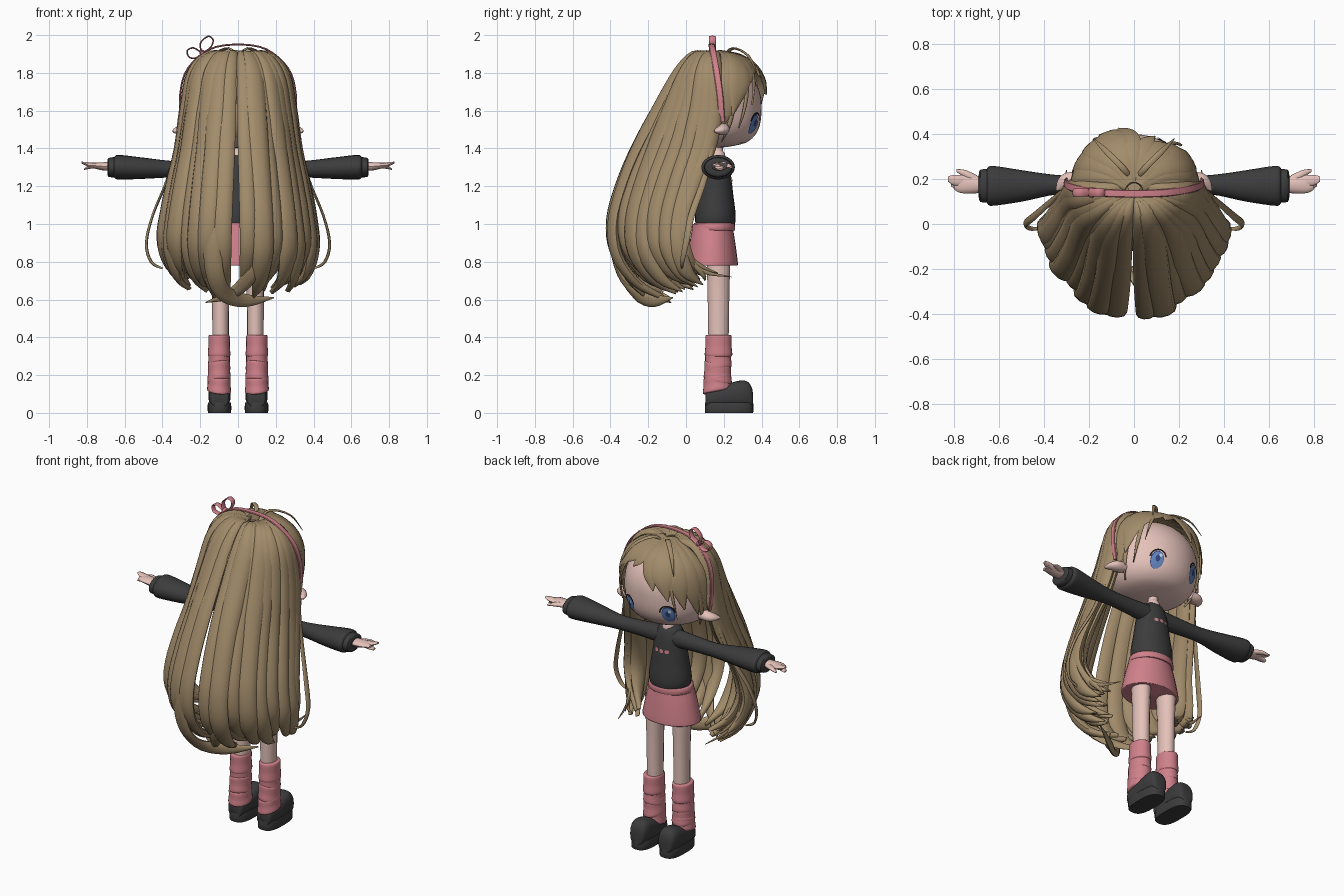
import bpy, bmesh, random
from math import sin, cos, pi, radians, copysign
from mathutils import Vector
from mathutils.bvhtree import BVHTree

random.seed(4)
if "Cube" in bpy.data.objects:
    bpy.data.objects.remove(bpy.data.objects["Cube"])


def material(name, r, g, b):
    m = bpy.data.materials.new(name)
    m.use_nodes = True
    m.diffuse_color = (r, g, b, 1)
    node = next(n for n in m.node_tree.nodes if n.type == 'BSDF_PRINCIPLED')
    node.inputs["Base Color"].default_value = (r, g, b, 1)
    node.inputs["Roughness"].default_value = 0.8
    return m


HAIR = material("tan hair", .36, .26, .145)
SKIN = material("skin", .78, .54, .49)
PINK = material("pink cloth", .63, .22, .255)
DARK = material("charcoal", .045, .045, .047)
BLUE = material("eye blue", .12, .23, .52)
NAVY = material("eye navy", .03, .055, .2)
LASH = material("lash black", .012, .01, .012)
WHITE = material("eye glint", .6, .75, .85)
X, Y, Z = Vector((1, 0, 0)), Vector((0, 1, 0)), Vector((0, 0, 1))
parts = []


def finish(name, bm, *mats):
    bmesh.ops.recalc_face_normals(bm, faces=bm.faces)
    me = bpy.data.meshes.new(name)
    bm.to_mesh(me)
    ob = bpy.data.objects.new(name, me)
    for m in mats:
        me.materials.append(m)
    bpy.context.collection.objects.link(ob)
    parts.append(ob)


def power_of(value, power):
    return copysign(abs(value) ** power, value)


def spline(rows, steps):
    """Catmull-Rom through rows of numbers."""
    rows = [rows[0]] + list(rows) + [rows[-1]]
    res = []
    for p, q, r, s in zip(rows, rows[1:], rows[2:], rows[3:]):
        for i in range(steps):
            t = i / steps
            res.append([.5 * (2 * b + (c - a) * t + (2 * a - 5 * b + 4 * c - d) * t * t
                              + (3 * b - a - 3 * c + d) * t ** 3)
                        for a, b, c, d in zip(p, q, r, s)])
    return res + [list(rows[-1])]


def loft(bm, rows, out=Y, axis=None, steps=4, sides=16, power=1.0):
    """Sweep an ellipse along rows of x, y, z, side radius, out radius; a given axis keeps rings parallel."""
    pts = spline(rows, steps)
    pos = [Vector(p[:3]) for p in pts]
    rings = []
    for i, p in enumerate(pos):
        tan = axis or (pos[min(i + 1, len(pos) - 1)] - pos[max(i - 1, 0)]).normalized()
        side = tan.cross(out(p) if callable(out) else out).normalized()
        up = side.cross(tan)
        ring = []
        for k in range(sides):
            c, s = (power_of(f(2 * pi * k / sides), power) for f in (cos, sin))
            ring.append(bm.verts.new(p + side * c * max(pts[i][3], .001) + up * s * max(pts[i][4], .001)))
        rings.append(ring)
    for r, q in zip(rings, rings[1:]):
        for k in range(sides):
            bm.faces.new((r[k], r[(k + 1) % sides], q[(k + 1) % sides], q[k]))
    bm.faces.new(rings[0])
    bm.faces.new(rings[-1])


def part(name, mat, rows, **kw):
    """Lofted object; returns a tree for laying plates on it."""
    bm = bmesh.new()
    loft(bm, rows, **kw)
    tree = BVHTree.FromBMesh(bm)
    finish(name, bm, mat)
    return tree


def stack(x, y, rings):
    """Rows for an upright part from z, x radius, y radius."""
    return [(x, y, z, a, b) for z, a, b in rings]


# Head with a broad flat jaw and a hair-coloured scalp
bm = bmesh.new()
bmesh.ops.create_uvsphere(bm, u_segments=48, v_segments=32, radius=1)
for v in bm.verts:
    x, y, z = v.co
    wide = 1
    if -1 < z < 0:
        wide = min((1 + z ** 3) ** (1 / 3) / (1 - z * z) ** .5, 1.45)
    v.co = (.272 * x * wide, .14 + .26 * y * wide, 1.63 + z * (.25 if z > 0 else .227))
for f in bm.faces:
    c = f.calc_center_median()
    f.material_index = int(c.z > 1.8 or (c.y < .08 and c.z > 1.46))
head_tree = BVHTree.FromBMesh(bm)
finish("head", bm, SKIN, HAIR)


def plate(name, mat, tree, cx, cz, rx, rz, lift, half=False):
    """Thin disc, or upper arc, laid on the +y side of a part."""
    bm = bmesh.new()
    rows, n = [], 24
    for rad in ((.8, .9, 1) if half else (.02, .35, .7, 1)):
        row = []
        for k in range(n + 1):
            a = (pi * k / n) if half else 2 * pi * k / n
            x, z = cx + rx * rad * cos(a), cz + rz * rad * sin(a)
            hit = tree.ray_cast(Vector((x, 2, z)), -Y)[0]
            row.append(bm.verts.new((x, hit.y + lift, z)))
        rows.append(row)
    for r, q in zip(rows, rows[1:]):
        for k in range(n):
            bm.faces.new((r[k], r[k + 1], q[k + 1], q[k]))
    finish(name, bm, mat)


# Eyes and ears
for s, tag in ((1, "left"), (-1, "right")):
    x = s * .13
    plate(tag + "_iris_rim", NAVY, head_tree, x, 1.53, .034, .052, .003)
    plate(tag + "_iris", BLUE, head_tree, x, 1.527, .031, .048, .005)
    plate(tag + "_pupil", NAVY, head_tree, x, 1.535, .012, .02, .007)
    plate(tag + "_glint", WHITE, head_tree, x - .012, 1.553, .008, .011, .009)
    plate(tag + "_lash", LASH, head_tree, x, 1.545, .043, .047, .008, half=True)
    part(tag + "_ear", SKIN, [(s * .24, .20, 1.505, .03, .03), (s * .29, .19, 1.5, .04, .03),
                              (s * .32, .175, 1.495, .03, .02), (s * .345, .15, 1.49, .004, .004)], out=Z)

# Neck and clothes
part("neck", SKIN, stack(0, .168, [(1.32, .042, .046), (1.372, .036, .038), (1.39, .028, .028), (1.46, .03, .03)]))
chest = part("sweater", DARK, stack(0, .155, [(.99, .11, .095), (1.0, .122, .104), (1.05, .128, .108),
             (1.15, .112, .096), (1.28, .092, .08), (1.34, .07, .062), (1.362, .042, .042)]), sides=24)
for i in (-1, 0, 1):
    plate("chest_patch", PINK, chest, i * .035, 1.225, .013, .011, .004)
part("skirt", PINK, stack(0, .14, [(.785, .165, .12), (.78, .178, .132), (.80, .178, .134), (.9, .156, .121),
                                   (.975, .134, .109), (1.0, .13, .106)]), sides=28)
part("skirt_waistband", PINK, stack(0, .15, [(.965, .13, .106), (.97, .138, .11), (1.0, .135, .109),
                                             (1.005, .128, .104)]), sides=28, steps=2)

# Arms, legs and shoes
for s, tag in ((1, "left"), (-1, "right")):
    def along(rows):
        return [(s * x, y, z, a, b) for x, y, z, a, b in rows]
    part(tag + "_sleeve", DARK, along([(.04, .165, 1.29, .05, .055), (.2, .17, 1.29, .044, .045),
         (.34, .175, 1.29, .043, .043), (.5, .17, 1.295, .07, .056), (.62, .17, 1.3, .088, .065),
         (.65, .17, 1.3, .084, .06), (.66, .17, 1.3, .06, .04)]), out=Z, sides=20)
    part(tag + "_cuff", DARK, along([(.645, .17, 1.3, .068, .05), (.65, .17, 1.3, .074, .054),
         (.685, .17, 1.3, .072, .05), (.692, .17, 1.3, .05, .034)]), out=Z, sides=20, steps=2)
    bm = bmesh.new()
    for rows in ([(.66, .175, 1.305, .03, .022), (.71, .176, 1.305, .04, .022), (.77, .178, 1.31, .04, .014),
                  (.80, .182, 1.31, .03, .008)],
                 [(.75, .192, 1.31, .025, .012), (.80, .195, 1.318, .024, .01), (.828, .2, 1.325, .012, .005)],
                 [(.75, .17, 1.308, .024, .011), (.79, .176, 1.3, .024, .009), (.815, .182, 1.29, .014, .004)],
                 [(.70, .195, 1.305, .022, .014), (.75, .222, 1.308, .018, .012), (.79, .238, 1.3, .007, .005)]):
        loft(bm, along(rows), out=Z, axis=X, sides=12)
    finish(tag + "_hand", bm, SKIN)

    part(tag + "_leg", SKIN, stack(s * .092, .172, [(.1, .045, .05), (.4, .044, .054), (.65, .046, .058),
                                                  (.82, .052, .062), (.92, .04, .05)]))
    # Each fold of the leg warmer is a slightly tilted puff
    bm = bmesh.new()
    for i, (low, high, r) in enumerate(((.295, .412, .058), (.225, .335, .058), (.165, .265, .06), (.11, .195, .062))):
        lean = Vector((.1 * s * (-1) ** i, .18 * (-1) ** i, 1)).normalized() if i else Z
        loft(bm, [(s * .1, .172 - .002 * i, low + t * (high - low), r * g, r * g * 1.22)
                  for t, g in ((0, .88), (.1, 1.03), (.5, .98), (.93, .98), (1, .86))], axis=lean, sides=24)
    finish(tag + "_leg_warmer", bm, PINK)
    part(tag + "_sole", DARK, stack(s * .098, .228, [(0, .058, .123), (.004, .062, .128), (.05, .062, .128),
                                                     (.056, .058, .124)]), steps=2, sides=32, power=.7)
    part(tag + "_shoe", DARK, [(s * .098, y, (top + .03) / 2, a, (top - .03) / 2) for y, top, a in (
         (.104, .1, .035), (.112, .125, .047), (.15, .135, .056), (.2, .142, .058), (.25, .163, .059),
         (.3, .172, .059), (.33, .162, .053), (.348, .135, .044), (.355, .1, .03))],
         out=Z, axis=Y, sides=24, power=.75)


# Long back hair: locks fan from the crown, follow one shell and curl under
def hair_out(p):
    return p - Vector((0, .13, min(p.z, 1.62)))


SHELL = [(.03, .11, .17, 1.885), (.155, .04, .15, 1.895), (.25, -.05, .14, 1.8), (.29, -.17, .14, 1.6),
         (.318, -.28, .1, 1.4), (.355, -.36, .035, 1.2), (.388, -.41, -.02, 1.0), (.405, -.39, -.03, .82),
         (.37, -.28, .02, .67), (.3, -.14, .1, .595)]
WIDTH = (.25, .6, .9, 1, 1, 1, 1, .95, .65, .05)


def back_lock(bm, angle, width, size=1.0, first=0):
    a, k = radians(angle), 1 - .14 * abs(angle) / 90 + random.uniform(-.06, .03)
    drift = random.uniform(-.04, .04)
    rows = []
    for i in range(first, len(SHELL)):
        rx, yb, yc, z = SHELL[i]
        if z < 1.4:
            z = 1.4 - (1.4 - z) * k
        t = max(i - 6, 0) / 3
        w = width * WIDTH[i]
        back = power_of(cos(a), 1 + .065 * i)
        rows.append((size * rx * sin(a) + drift * t * t, yc + size * (yb - yc) * back, z, w, .012 + .3 * w))
    loft(bm, rows, out=hair_out, steps=4, sides=10)


outer, inner = bmesh.new(), bmesh.new()
for s, start in ((1, 9), (-1, 14)):
    for i in range(9):
        back_lock(outer, s * (start + i * (92 - start) / 8 + random.uniform(-1.5, 1.5)), random.uniform(.044, .062),
                  random.uniform(.955, 1.02))
    for i in range(6):
        back_lock(inner, s * (24 + i * 12.5), .055, .88, first=1)
loft(outer, [(-.11, -.3, 1.3, .02, .01), (-.13, -.38, 1.0, .045, .02), (-.13, -.36, .78, .05, .02),
             (-.08, -.28, .64, .045, .018), (.04, -.17, .595, .035, .014), (.19, -.07, .61, .003, .003)],
     out=hair_out, sides=10)
loft(outer, [(.12, -.35, 1.0, .04, .015), (.08, -.33, .76, .04, .016), (-.02, -.22, .64, .03, .014),
             (-.17, -.08, .585, .003, .003)], out=hair_out, sides=10)
finish("back_hair", outer, HAIR)
finish("inner_hair", inner, HAIR)

# Loose side strands
bm = bmesh.new()
for s in (1, -1):
    loft(bm, [(s * x, y, z, r, .007) for x, y, z, r in
              ((.27, .16, 1.75, .006), (.31, .15, 1.5, .012), (.37, .1, 1.25, .016), (.45, .03, 1.05, .018),
               (.485, 0, .9, .016), (.46, -.02, .8, .012), (.40, -.02, .765, .002))], out=hair_out, sides=8)
    for y, z in ((.24, .72), (.17, .74), (.10, .70)):
        loft(bm, [(s * .36, .06, 1.2, .01, .008), (s * .385, 0, 1.0, .018, .01), (s * .37, .01, .84, .016, .01),
                  (s * .34, .09, z + .03, .012, .008), (s * .3, y, z, .002, .002)], out=hair_out, sides=8)
finish("side_strands", bm, HAIR)

# Fringe, parted to one side: azimuth from the face centre, tip elevation, width, outward size
bm = bmesh.new()
for az, tip, w, size in ((-4, 8, .055, 1.1), (-20, 0, .065, 1.1), (-38, -8, .065, 1.07), (-56, -18, .06, 1.04),
                         (-74, -32, .055, 1.01), (10, 30, .045, 1.1), (26, 30, .055, 1.09), (42, 14, .06, 1.08),
                         (57, -8, .065, 1.07), (70, -24, .06, 1.04), (84, -30, .05, 1), (-30, -20, .012, 1.09),
                         (48, -22, .014, 1.07), (66, -42, .016, 1.04), (-68, -44, .016, 1.04), (34, 0, .01, 1.1)):
    rows = []
    for i in range(6):
        t = i / 5
        e, a = radians(86 + (tip - 86) * t), radians(az * (.75 + .3 * t) + 9 * t * t * copysign(1, az))
        flat = cos(e) ** .75
        rows.append((size * .275 * flat * sin(a), .145 + size * .262 * flat * cos(a),
                     1.63 + .27 * power_of(sin(e), .8), w * (.4, .8, 1, 1, .75, .05)[i],
                     .006 + .25 * w * (1 - t)))
    loft(bm, rows, out=hair_out, steps=5, sides=10)
# Flyaway loops at the crown
for s in (1, -1):
    loft(bm, [(s * .01, .2, 1.885, .01, .006), (s * .05, .25, 1.93, .014, .006), (s * .13, .33, 1.89, .012, .005),
              (s * .18, .38, 1.79, .002, .002)], out=hair_out, sides=8)
finish("fringe", bm, HAIR)

# Headband and bow
half = [(.3, .19, 1.54), (.307, .18, 1.68), (.268, .16, 1.82), (.15, .14, 1.925)]
arch = half + [(0, .135, 1.95)] + [(-x, y, z) for x, y, z in reversed(half)]
part("headband", PINK, [(x, y, z, .005, .017) for x, y, z in arch], sides=8, power=.6)
bm = bmesh.new()
for loop in ([(-.19, 1.905), (-.2, 1.955), (-.16, 1.993), (-.132, 1.975), (-.145, 1.935), (-.188, 1.905)],
             [(-.19, 1.905), (-.235, 1.932), (-.268, 1.918), (-.26, 1.885), (-.225, 1.878), (-.192, 1.902)]):
    loft(bm, [(x, .14, z, .004, .018) for x, z in loop], sides=8, power=.6)
loft(bm, [(-.19, .118, 1.905, .008, .008), (-.19, .14, 1.908, .015, .015), (-.19, .162, 1.905, .008, .008)], out=Z)
finish("bow", bm, PINK)

# Smooth shading with sharp edges kept
bpy.ops.object.select_all(action='DESELECT')
for ob in parts:
    ob.select_set(True)
bpy.context.view_layer.objects.active = parts[0]
bpy.ops.object.shade_smooth_by_angle(angle=radians(45))
